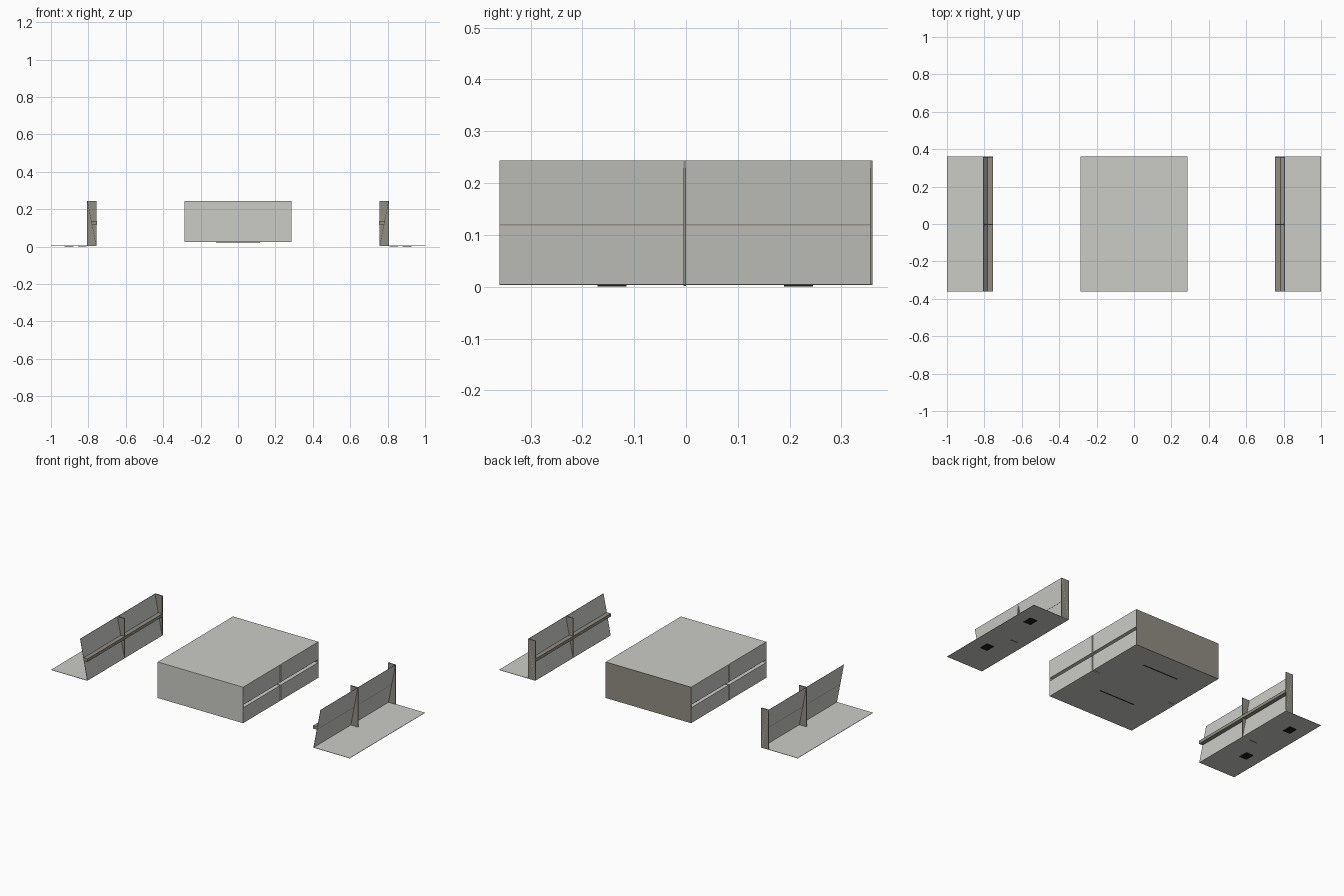
import bpy, bmesh

if "Cube" in bpy.data.objects:
    bpy.data.objects.remove(bpy.data.objects["Cube"])


def material(name, rgb):
    m = bpy.data.materials.new(name)
    m.diffuse_color = (*rgb, 1)
    m.use_nodes = True
    m.node_tree.nodes["Principled BSDF"].inputs["Base Color"].default_value = m.diffuse_color
    return m


LIGHT = material("light_grey", (0.60, 0.60, 0.57))
DARK = material("warm_dark_grey", (0.28, 0.27, 0.225))
BLACK = material("black", (0.012, 0.012, 0.012))


def prism(name, profile, y0, y1, mat):
    """Extrude an (x, z) profile from y0 to y1."""
    bm = bmesh.new()
    face = bm.faces.new([bm.verts.new((x, y0, z)) for x, z in profile])
    ext = bmesh.ops.extrude_face_region(bm, geom=[face])["geom"]
    bmesh.ops.translate(bm, vec=(0, y1 - y0, 0),
                        verts=[v for v in ext if isinstance(v, bmesh.types.BMVert)])
    bmesh.ops.recalc_face_normals(bm, faces=bm.faces)
    mesh = bpy.data.meshes.new(name)
    bm.to_mesh(mesh)
    bm.free()
    mesh.materials.append(mat)
    obj = bpy.data.objects.new(name, mesh)
    bpy.context.collection.objects.link(obj)
    return obj


def box(name, x, y, z, mat):
    return prism(name, [(x[0], z[0]), (x[1], z[0]), (x[1], z[1]), (x[0], z[1])],
                 y[0], y[1], mat)


def span(s, a, b):
    return sorted((s * a, s * b))


X, Y, Z0, Z1 = 0.286, 0.36, 0.025, 0.243
RAIL = (0.118, 0.136)

# Central case: profile with a rail groove down each side
right = [(X, Z0), (X, RAIL[0]), (X - 0.022, RAIL[0]),
         (X - 0.022, RAIL[1]), (X, RAIL[1]), (X, Z1)]
left = [(-x, z) for x, z in reversed(right)]
case = prism("case_body", right + left, -Y + 0.002, Y - 0.003, LIGHT)

# Vertical rib slots cut into the case sides
for s in (-1, 1):
    slot = box("slot_cutter", span(s, X - 0.045, X + 0.02), (-0.006, 0.001),
               (Z0 - 0.02, Z1 - 0.003), LIGHT)
    slot.hide_render = True
    mod = case.modifiers.new("slot", "BOOLEAN")
    mod.operation, mod.solver, mod.object = "DIFFERENCE", "EXACT", slot
    bpy.context.view_layer.objects.active = case
    bpy.ops.object.modifier_apply(modifier=mod.name)
    bpy.data.objects.remove(slot)

# Front and back panels close the groove ends
box("case_front_panel", (-X, X), (-Y, -Y + 0.002), (Z0, Z1), LIGHT)
box("case_back_panel", (-X, X), (Y - 0.003, Y), (Z0, Z1), DARK)

# Thin strips under the case
for y in (-0.14, 0.217):
    box("case_under_strip", (-0.117, 0.117), (y - 0.002, y + 0.002),
        (Z0 - 0.002, Z0 + 0.002), BLACK)

# Side brackets, mirrored left and right
for s, side in ((-1, "left"), (1, "right")):
    box(side + "_floor_plate", span(s, 0.757, 1.0), (-Y, Y), (0.003, 0.005), LIGHT)
    # Wall leaning outward
    prism(side + "_leaning_wall",
          [(s * 0.757, 0.004), (s * 0.759, 0.004), (s * 0.806, 0.244), (s * 0.804, 0.244)],
          -Y, Y, LIGHT)
    # Guide rail on the inner face
    box(side + "_guide_rail", span(s, 0.755, 0.782), (-Y, Y), RAIL, DARK)
    for y0, y1 in ((-0.005, 0.0), (0.355, 0.36)):
        box(side + "_rib", span(s, 0.756, 0.806), (y0, y1), (0.004, 0.244), DARK)
    # Small tab at the middle rib
    box(side + "_tab", span(s, 0.81, 0.855), (-0.005, 0.0), (0.001, 0.004), DARK)
    # Foot pads
    for y in (-0.143, 0.217):
        box(side + "_foot_pad", span(s, 0.88, 0.927), (y - 0.028, y + 0.028),
            (0.0, 0.003), BLACK)
